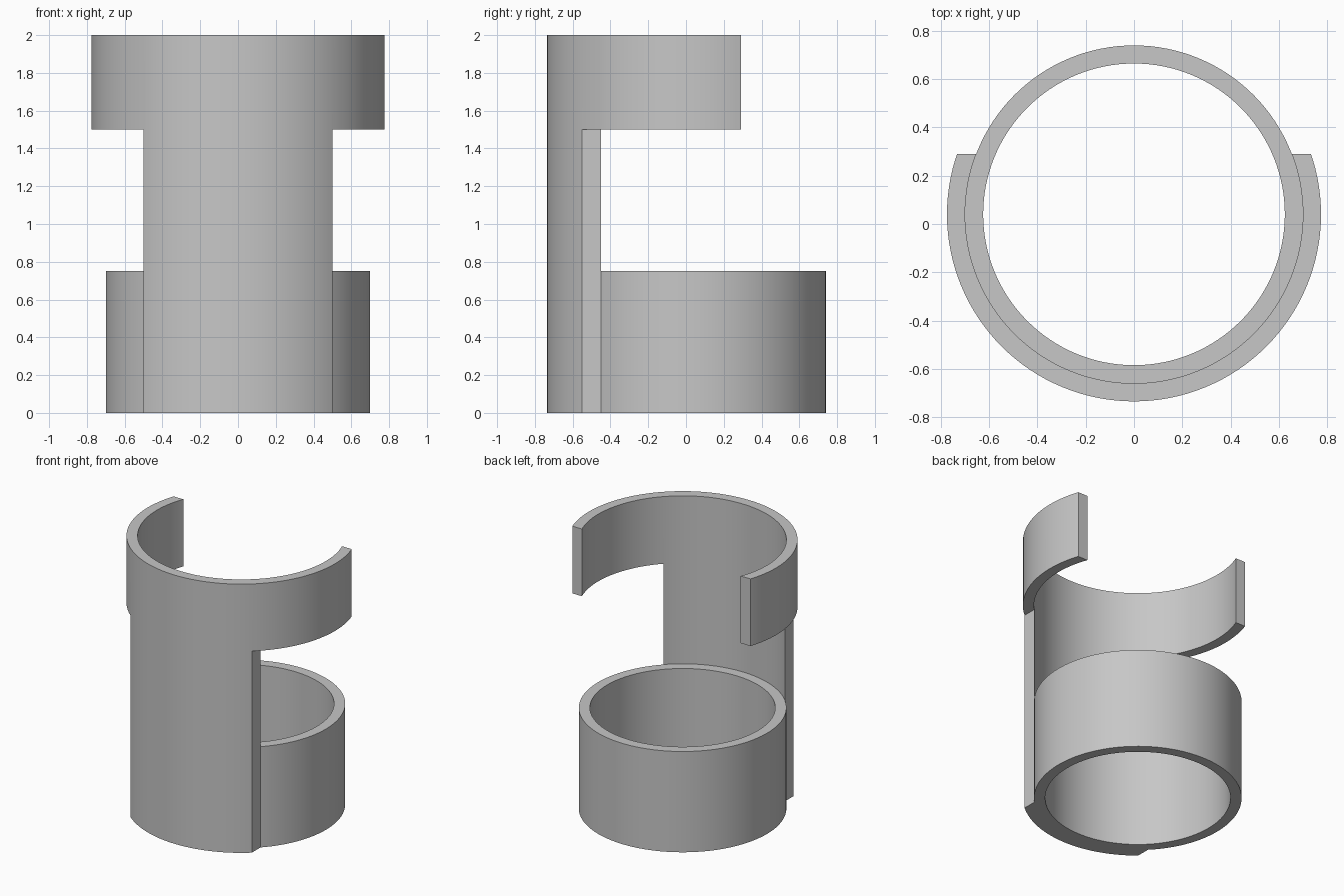
import bpy
import bmesh
from math import cos, sin, tau, radians

cube = bpy.data.objects.get("Cube")
if cube:
    bpy.data.objects.remove(cube, do_unlink=True)

CENTER_Y = 0.04
SEGMENTS = 128
R_IN, R_MID, R_OUT = 0.625, 0.70, 0.775

grey = bpy.data.materials.new("Plain Grey")
grey.use_nodes = True
grey.diffuse_color = (0.57, 0.57, 0.57, 1)
grey.node_tree.nodes["Principled BSDF"].inputs["Base Color"].default_value = grey.diffuse_color


def add_object(name, bm):
    bmesh.ops.recalc_face_normals(bm, faces=bm.faces)
    mesh = bpy.data.meshes.new(name)
    bm.to_mesh(mesh)
    bm.free()
    mesh.materials.append(grey)
    obj = bpy.data.objects.new(name, mesh)
    bpy.context.collection.objects.link(obj)
    return obj


def tube(name, r_in, r_out, height):
    """Closed tube standing on the floor, swept from a rectangular section."""
    bm = bmesh.new()
    section = [(r_in, 0), (r_out, 0), (r_out, height), (r_in, height)]
    rings = []
    for i in range(SEGMENTS):
        a = tau * i / SEGMENTS
        rings.append([bm.verts.new((r * cos(a), r * sin(a) + CENTER_Y, z)) for r, z in section])
    for i, ring in enumerate(rings):
        after = rings[(i + 1) % SEGMENTS]
        for j in range(4):
            k = (j + 1) % 4
            bm.faces.new((ring[j], after[j], after[k], ring[k]))
    return add_object(name, bm)


def cut_box(target, low, high):
    """Cut away the box between two corners."""
    bm = bmesh.new()
    bmesh.ops.create_cube(bm, size=1)
    for v in bm.verts:
        v.co = [lo if c < 0 else hi for c, lo, hi in zip(v.co, low, high)]
    cutter = add_object("cutter", bm)
    cutter.hide_render = True
    mod = target.modifiers.new("cut", 'BOOLEAN')
    mod.operation = 'DIFFERENCE'
    mod.solver = 'EXACT'
    mod.object = cutter
    bpy.context.view_layer.objects.active = target
    bpy.ops.object.modifier_apply(modifier=mod.name)
    bpy.data.objects.remove(cutter, do_unlink=True)


# Full ring at the base
base_ring = tube("base_ring", R_IN, R_MID, 0.75)

# Open upper collar with the front spine that carries it, cut from one tube
collar = tube("collar_and_spine", R_MID, R_OUT, 2.0)
cut_box(collar, (-1, 0.29, -1), (1, 2, 3))
cut_box(collar, (-1, 0, -1), (1, 1, 1.5))
cut_box(collar, (0.5, -1, -1), (1, 1, 1.5))
cut_box(collar, (-1, -1, -1), (-0.5, 1, 1.5))

# Smooth curved walls, sharp rims
for obj in (base_ring, collar):
    bpy.ops.object.select_all(action='DESELECT')
    obj.select_set(True)
    bpy.context.view_layer.objects.active = obj
    bpy.ops.object.shade_smooth_by_angle(angle=radians(30))
